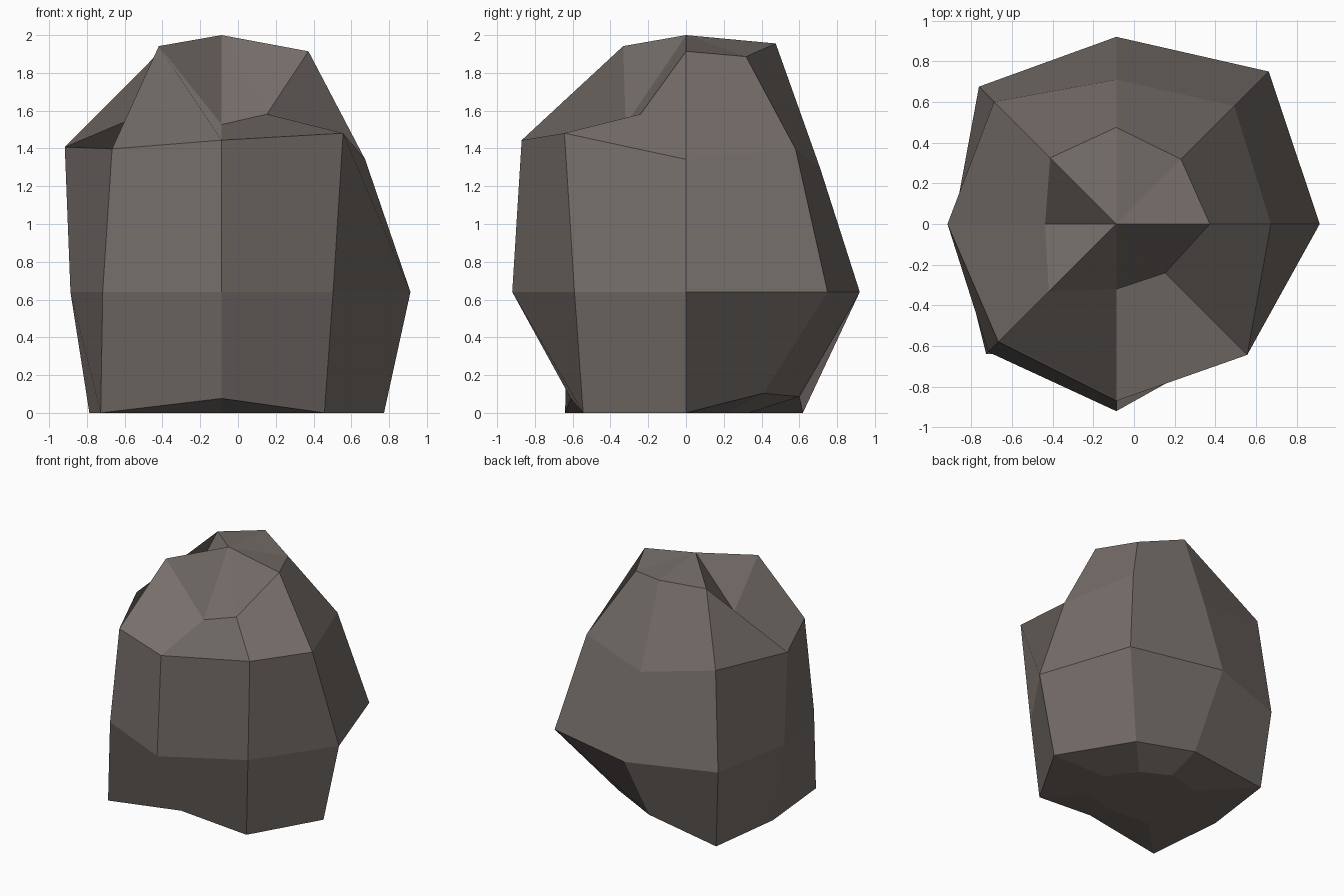
import bpy, bmesh, math

if "Cube" in bpy.data.objects:
    bpy.data.objects.remove(bpy.data.objects["Cube"])

# Boulder: an 8-sided, 6-ring stretched ball with each corner pushed in or out
# along its own ray from the centre, and the underside flattened on the ground.
CX, CZ, SIDES = -0.087, 0.64, 8
TOP = 2.0

# (height per unit of radius, horizontal radius of each corner from +x, anticlockwise)
RINGS = [
    (2.77, [.46, .45, .475, .46, .35, .47, .32, .34]),
    (0.924, [.76, .82, .71, .85, .83, .82, .87, .91]),
    (0.0, [1.0, 1.06, .92, .955, .80, .89, .92, .835]),
    (-0.924, [.86, .58, .60, .875, .70, .905, .61, .77]),
    (-2.77, [.38, .31, .335, .38, .38, .46, .35, .40]),
]

stone = bpy.data.materials.new("grey_brown_stone")
stone.diffuse_color = (0.18, 0.155, 0.142, 1)
stone.use_nodes = True
stone.node_tree.nodes["Principled BSDF"].inputs["Base Color"].default_value = stone.diffuse_color

bm = bmesh.new()


def corner(slope, radius, i):
    a = 2 * math.pi * i / SIDES
    return bm.verts.new((CX + radius * math.cos(a), radius * math.sin(a),
                         max(0.0, CZ + slope * radius)))


rings = [[corner(s, r, i) for i, r in enumerate(radii)] for s, radii in RINGS]
top = bm.verts.new((CX, 0, TOP))
bottom = bm.verts.new((CX, 0, 0))

for i in range(SIDES):
    j = (i + 1) % SIDES
    # cap fans
    bm.faces.new((top, rings[0][i], rings[0][j]))
    bm.faces.new((bottom, rings[-1][j], rings[-1][i]))
    # side bands
    for up, low in zip(rings, rings[1:]):
        bm.faces.new((up[i], low[i], low[j], up[j]))

mesh = bpy.data.meshes.new("boulder")
bm.to_mesh(mesh)
bm.free()
mesh.materials.append(stone)
boulder = bpy.data.objects.new("boulder", mesh)
bpy.context.collection.objects.link(boulder)
